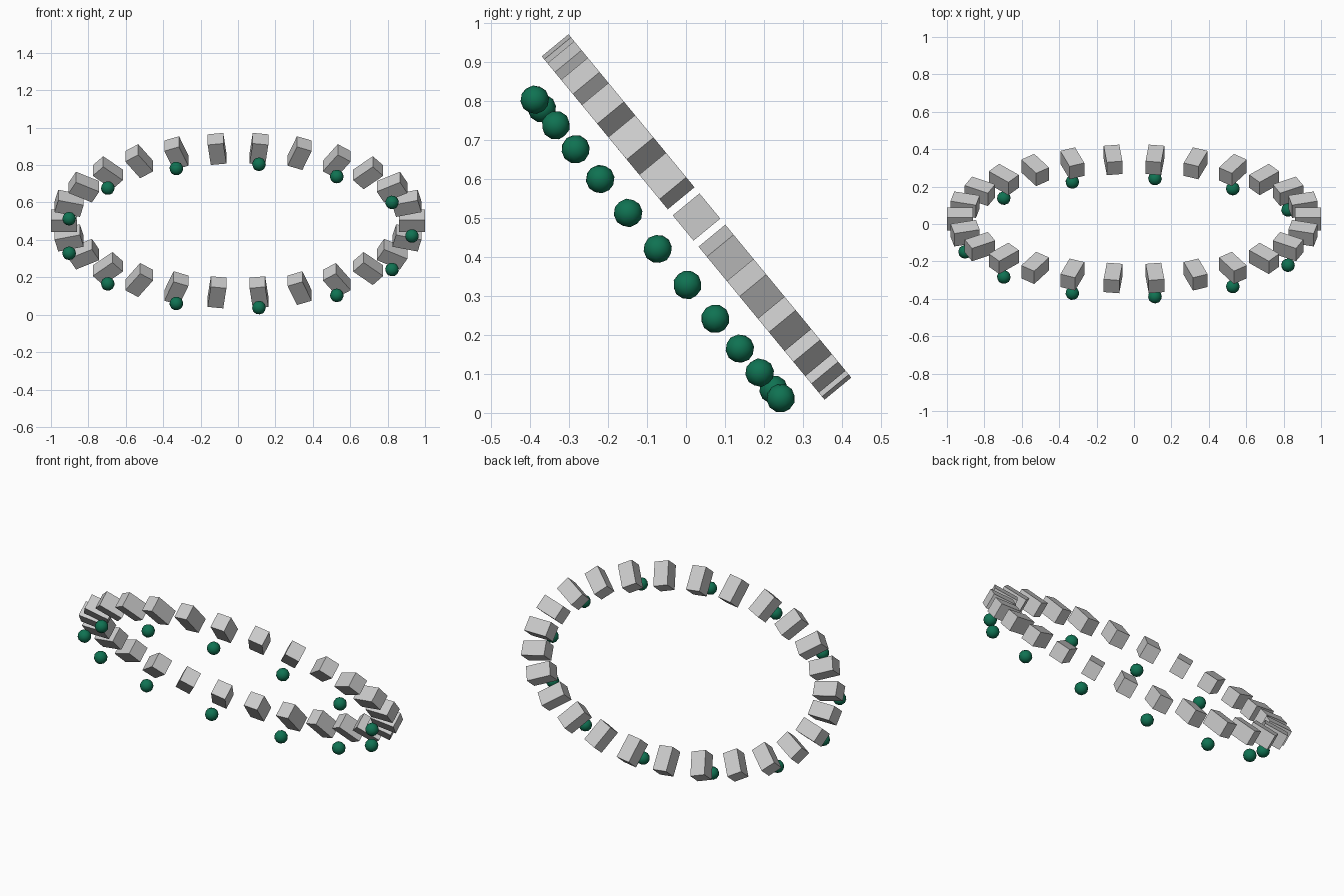
import bpy
from math import cos, sin, tau, radians
from mathutils import Matrix, Vector

if "Cube" in bpy.data.objects:
    bpy.data.objects.remove(bpy.data.objects["Cube"])

COUNT = 26
RX, RY = 0.93, 0.50                 # ellipse radii in the tilted plane
TILT = Matrix.Translation((0, 0.027, 0.503)) @ Matrix.Rotation(radians(-50.5), 4, 'X')

green = bpy.data.materials.new("green")
green.diffuse_color = (0.005, 0.17, 0.085, 1)
green.use_nodes = True
green.node_tree.nodes["Principled BSDF"].inputs["Base Color"].default_value = green.diffuse_color


def place(obj, k, drop=0.0, size=(1, 1, 1)):
    """Put an object at step k of the tilted oval, turned to face outwards."""
    a = tau * k / COUNT
    obj.matrix_world = (TILT @ Matrix.Translation((RX * cos(a), RY * sin(a), -drop))
                        @ Matrix.Rotation(a, 4, 'Z') @ Matrix.Diagonal((*size, 1)))


# tilted frame: local y runs up and to the front, local z points up and back
up = Vector((0, -0.636, 0.772))
norm = Vector((0, 0.772, 0.636))
side = Vector((1, 0, 0))
TILT = Matrix.Translation((0, 0.027, 0.503)) @ Matrix((side, up, norm)).transposed().to_4x4()
# right-handed check: flip the normal axis if needed
if TILT.determinant() < 0:
    TILT = TILT @ Matrix.Diagonal((1, 1, -1, 1))
below = 1 if (TILT.to_3x3() @ Vector((0, 0, 1))).z > 0 else -1

for k in range(COUNT):
    # block of the oval band
    bpy.ops.mesh.primitive_cube_add(size=1)
    block = bpy.context.object
    block.name = f"block_{k:02d}"
    place(block, k, 0, (0.14, 0.084, 0.089))

    # bead hanging under every second block
    if k % 2 == 0:
        bpy.ops.mesh.primitive_ico_sphere_add(subdivisions=2, radius=0.037)
        bead = bpy.context.object
        bead.name = f"bead_{k // 2:02d}"
        bpy.ops.object.shade_smooth()
        bead.data.materials.append(green)
        place(bead, k, 0.129 * below)
